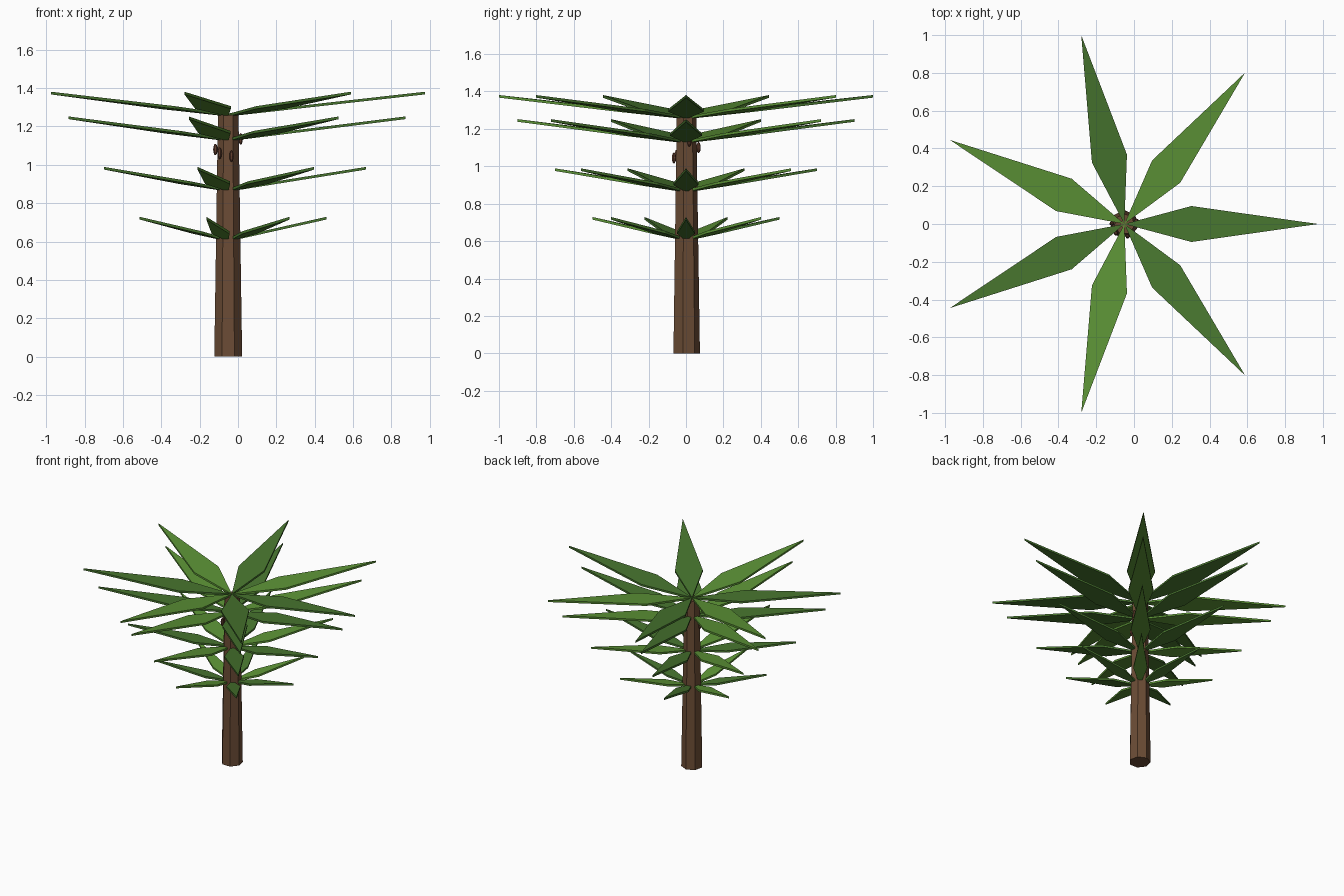
import bpy, bmesh, math
from mathutils import Matrix, Vector

if "Cube" in bpy.data.objects:
    bpy.data.objects.remove(bpy.data.objects["Cube"])

CX = -0.051          # trunk axis
SIDES = 7


def srgb(r, g, b):
    def lin(c):
        c /= 255
        return c / 12.92 if c <= 0.04045 else ((c + 0.055) / 1.055) ** 2.4
    return (lin(r), lin(g), lin(b), 1.0)


def material(name, rgb):
    m = bpy.data.materials.new(name)
    m.diffuse_color = srgb(*rgb)
    m.use_nodes = True
    m.node_tree.nodes["Principled BSDF"].inputs["Base Color"].default_value = m.diffuse_color
    return m


bark = material("bark_brown", (107, 76, 53))
light_green = material("light_green", (92, 147, 54))
dark_green = material("dark_green", (72, 118, 47))
pod_brown = material("pod_brown", (98, 62, 46))


def make_object(name, bm, mat):
    bmesh.ops.recalc_face_normals(bm, faces=bm.faces)
    me = bpy.data.meshes.new(name)
    bm.to_mesh(me)
    bm.free()
    me.materials.append(mat)
    ob = bpy.data.objects.new(name, me)
    ob.location.x = CX
    bpy.context.collection.objects.link(ob)
    return ob


# Tapered seven-sided trunk with one corner facing the back
bm = bmesh.new()
rings = []
for radius, z in ((0.0745, 0.0), (0.055, 1.26)):
    rings.append([bm.verts.new((radius * math.sin(a), radius * math.cos(a), z))
                  for a in (i * math.tau / SIDES for i in range(SIDES))])
for ring in rings:
    bm.faces.new(ring)
for i in range(SIDES):
    j = (i + 1) % SIDES
    bm.faces.new((rings[0][i], rings[0][j], rings[1][j], rings[1][i]))
make_object("trunk", bm, bark)


# Thin kite-shaped leaf rising from the trunk axis to its tip
def leaf(name, angle, scale, z, mat, length=1.0257, rise=0.115, thick=0.014):
    outline = [(0, 0), (0.355, -0.095), (length, 0), (0.355, 0.095)]
    bm = bmesh.new()
    low, top = [[bm.verts.new((x * scale, y * scale, z + h + rise * x / length))
                 for x, y in outline] for h in (0, thick)]
    bm.faces.new(low)
    bm.faces.new(top)
    for i in range(4):
        j = (i + 1) % 4
        bm.faces.new((low[i], low[j], top[j], top[i]))
    bmesh.ops.rotate(bm, verts=bm.verts, matrix=Matrix.Rotation(angle, 3, 'Z'))
    make_object(name, bm, mat)


# Four whorls of seven leaves in alternating greens
for t, (scale, z) in enumerate(((0.5, 0.60), (0.7, 0.86), (0.9, 1.123), (1.0, 1.252))):
    for i in range(SIDES):
        leaf(f"leaf_{t + 1}_{i + 1}", i * math.tau / SIDES, scale, z,
             light_green if i % 2 else dark_green)

# Small pods hanging around the upper trunk
for i, (deg, z) in enumerate(((15, 1.135), (95, 1.10), (178, 1.08), (228, 1.06), (285, 1.045))):
    a = math.radians(deg)
    bm = bmesh.new()
    bmesh.ops.create_uvsphere(bm, u_segments=7, v_segments=6, radius=1)
    bmesh.ops.scale(bm, verts=bm.verts, vec=(0.012, 0.012, 0.03))
    bmesh.ops.translate(bm, verts=bm.verts,
                        vec=Vector((0.067 * math.cos(a), 0.067 * math.sin(a), z)))
    make_object(f"pod_{i + 1}", bm, pod_brown)
